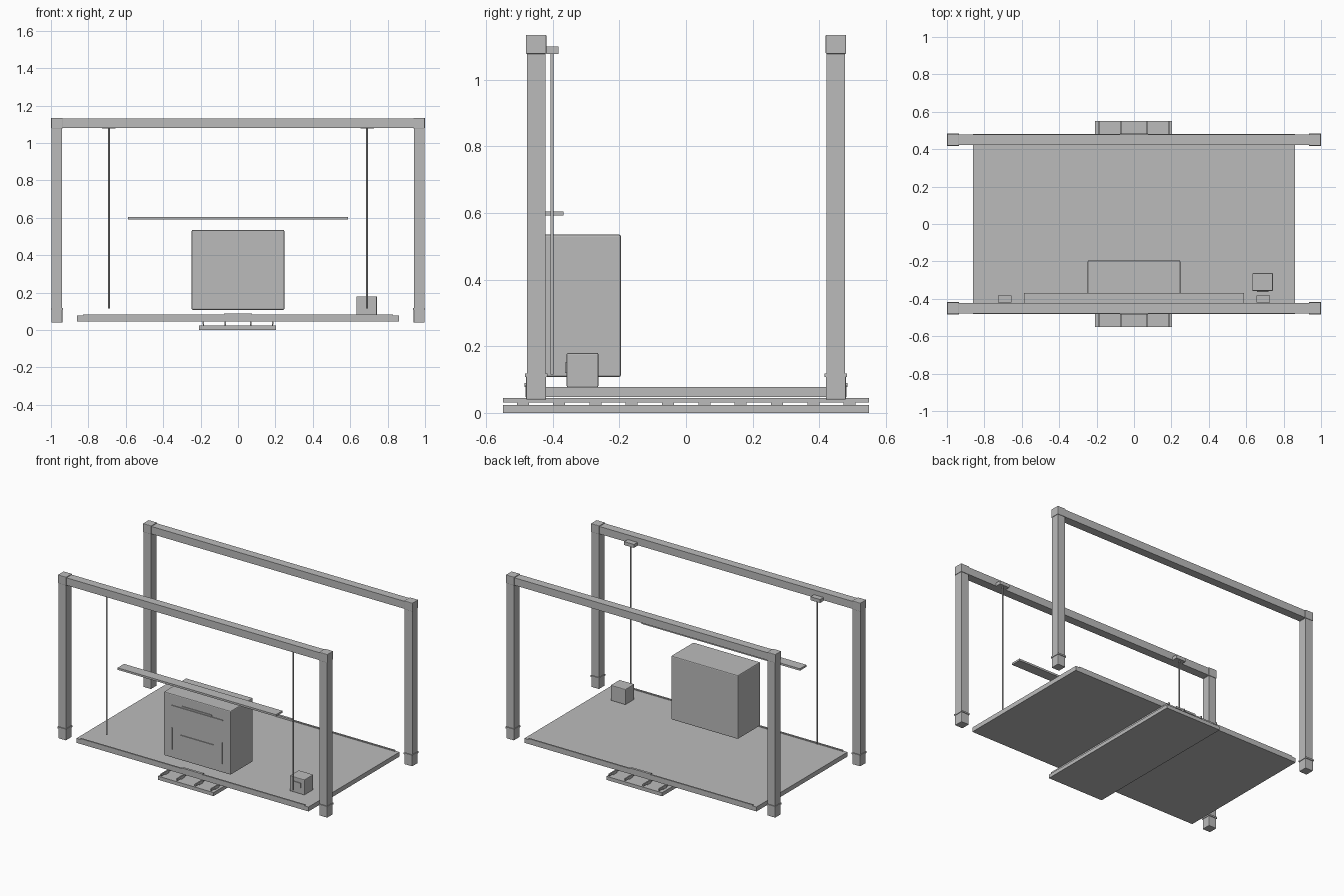
import bpy

cube = bpy.data.objects.get("Cube")
if cube:
    bpy.data.objects.remove(cube, do_unlink=True)

grey = bpy.data.materials.new("plain grey")
grey.use_nodes = True
COLOUR = (0.5, 0.5, 0.5, 1)
grey.diffuse_color = COLOUR
grey.node_tree.nodes["Principled BSDF"].inputs["Base Color"].default_value = COLOUR


def box(name, x, y, z, bevel=0):
    """Box spanning the given (low, high) ranges."""
    spans = (x, y, z)
    bpy.ops.mesh.primitive_cube_add(size=1, location=[(a + b) / 2 for a, b in spans])
    ob = bpy.context.object
    ob.name = name
    ob.scale = [abs(b - a) for a, b in spans]
    bpy.ops.object.transform_apply(location=False, rotation=False, scale=True)
    ob.data.materials.append(grey)
    if bevel:
        mod = ob.modifiers.new("soft edges", 'BEVEL')
        mod.width = bevel
        mod.segments = 2
    return ob


def around(c, half):
    return (c - half, c + half)


# Two portal frames with posts, feet collars, corner caps and a top beam
for end, y in (("front", -0.45), ("back", 0.45)):
    box(end + "_beam", (-0.94, 0.94), around(y, 0.028), (1.08, 1.13))
    for side, s in (("left", 1), ("right", -1)):
        x = s * 0.968
        box(f"{end}_{side}_post", around(x, 0.028), around(y, 0.028), (0.115, 1.08))
        box(f"{end}_{side}_corner", around(x, 0.031), around(y, 0.031), (1.078, 1.135), 0.003)
        box(f"{end}_{side}_collar", around(x, 0.032), around(y, 0.034), (0.108, 0.118))
        box(f"{end}_{side}_foot", around(x, 0.029), around(y, 0.03), (0.04, 0.11), 0.003)

# Table board with a low lip and a handle at each end
box("board", (-0.86, 0.86), (-0.482, 0.482), (0.047, 0.077))
for end, s in (("front", -1), ("back", 1)):
    box(end + "_lip", (-0.83, 0.83), around(s * 0.477, 0.005), (0.077, 0.083))
    box(end + "_handle", around(0, 0.075), around(s * 0.477, 0.008), (0.077, 0.089))

# Long tray under the board, with end bars, ribs and spacers
box("tray", (-0.208, 0.204), (-0.55, 0.55), (0, 0.024))
for i, x in enumerate((-0.185, -0.068, 0.068, 0.185)):
    box(f"tray_rib_{i}", around(x, 0.004), (-0.55, 0.55), (0.031, 0.045))
    for j in range(10):
        y = -0.49 + j * 0.109
        box(f"tray_spacer_{i}_{j}", around(x, 0.003), around(y, 0.018), (0.023, 0.032))

# Large cabinet with raised front trim
FACE = (-0.437, -0.428)
box("cabinet", (-0.248, 0.248), (-0.432, -0.195), (0.108, 0.535), 0.006)
box("cabinet_slot_sill", around(0, 0.19), FACE, (0.456, 0.461))
box("cabinet_slot", around(0, 0.11), FACE, (0.466, 0.474))
for side, s in (("left", 1), ("right", -1)):
    box(side + "_cabinet_trim", around(s * 0.185, 0.002), FACE, (0.165, 0.31))
box("cabinet_middle_trim", around(0, 0.12), FACE, (0.275, 0.278))

# Narrow floating shelf
box("shelf", (-0.587, 0.587), (-0.437, -0.368), (0.592, 0.605))

# Hanging rods with brackets
for side, s in (("left", 1), ("right", -1)):
    bpy.ops.mesh.primitive_cylinder_add(vertices=12, radius=0.005, depth=0.965,
                                        location=(s * 0.69, -0.402, 0.5975))
    rod = bpy.context.object
    rod.name = side + "_rod"
    rod.data.materials.append(grey)
    bpy.ops.object.shade_smooth_by_angle()
    box(side + "_rod_bracket", around(s * 0.69, 0.036), (-0.42, -0.383), (1.077, 1.1))

# Small box with an arched front trim
box("small_box", (0.633, 0.743), (-0.358, -0.263), (0.077, 0.18), 0.004)
box("small_box_top_trim", around(0.688, 0.03), (-0.363, -0.357), (0.145, 0.152))
for side, x in (("left", 0.715), ("right", 0.661)):
    box(side + "_small_box_trim", around(x, 0.003), (-0.363, -0.357), (0.12, 0.147))
